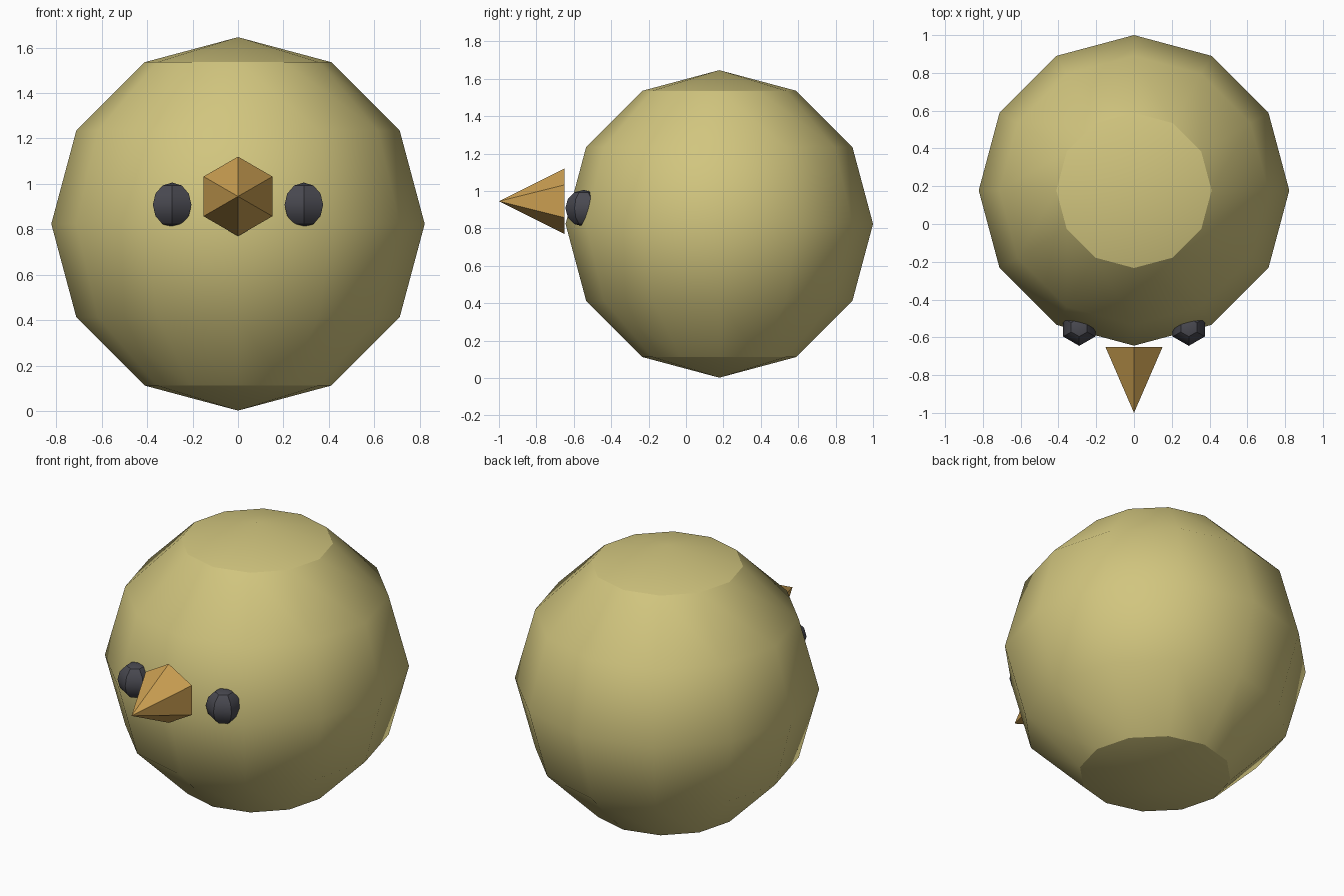
import bpy
import math

cube = bpy.data.objects.get("Cube")
if cube:
    bpy.data.objects.remove(cube, do_unlink=True)


def material(name, color):
    m = bpy.data.materials.new(name)
    m.use_nodes = True
    rgba = (*color, 1.0)
    m.diffuse_color = rgba
    bsdf = m.node_tree.nodes["Principled BSDF"]
    bsdf.inputs["Base Color"].default_value = rgba
    bsdf.inputs["Roughness"].default_value = 0.8
    return m


yellow = material("soft_yellow", (0.64, 0.56, 0.21))
orange = material("beak_orange", (0.60, 0.35, 0.084))
charcoal = material("eye_charcoal", (0.068, 0.068, 0.083))


def ball(name, segments, rings, radius, location, mat):
    bpy.ops.mesh.primitive_uv_sphere_add(segments=segments, ring_count=rings,
                                         radius=radius, location=location)
    ob = bpy.context.object
    ob.name = name
    ob.data.materials.append(mat)
    bpy.ops.object.shade_smooth_by_angle(angle=math.radians(30))
    return ob


# Round low-poly body
ball("body", 12, 6, 0.822, (0, 0.178, 0.824), yellow)

# Eyes, half sunk into the body
for side, x in (("left", 0.29), ("right", -0.29)):
    ball(side + "_eye", 6, 6, 0.098, (x, -0.547, 0.908), charcoal)

# Six-sided beak pointing forward, with a ridge on top
bpy.ops.mesh.primitive_cone_add(vertices=6, radius1=0.175, radius2=0, depth=0.35,
                                location=(0, -0.825, 0.945),
                                rotation=(math.radians(90), 0, 0))
beak = bpy.context.object
beak.name = "beak"
beak.data.materials.append(orange)
